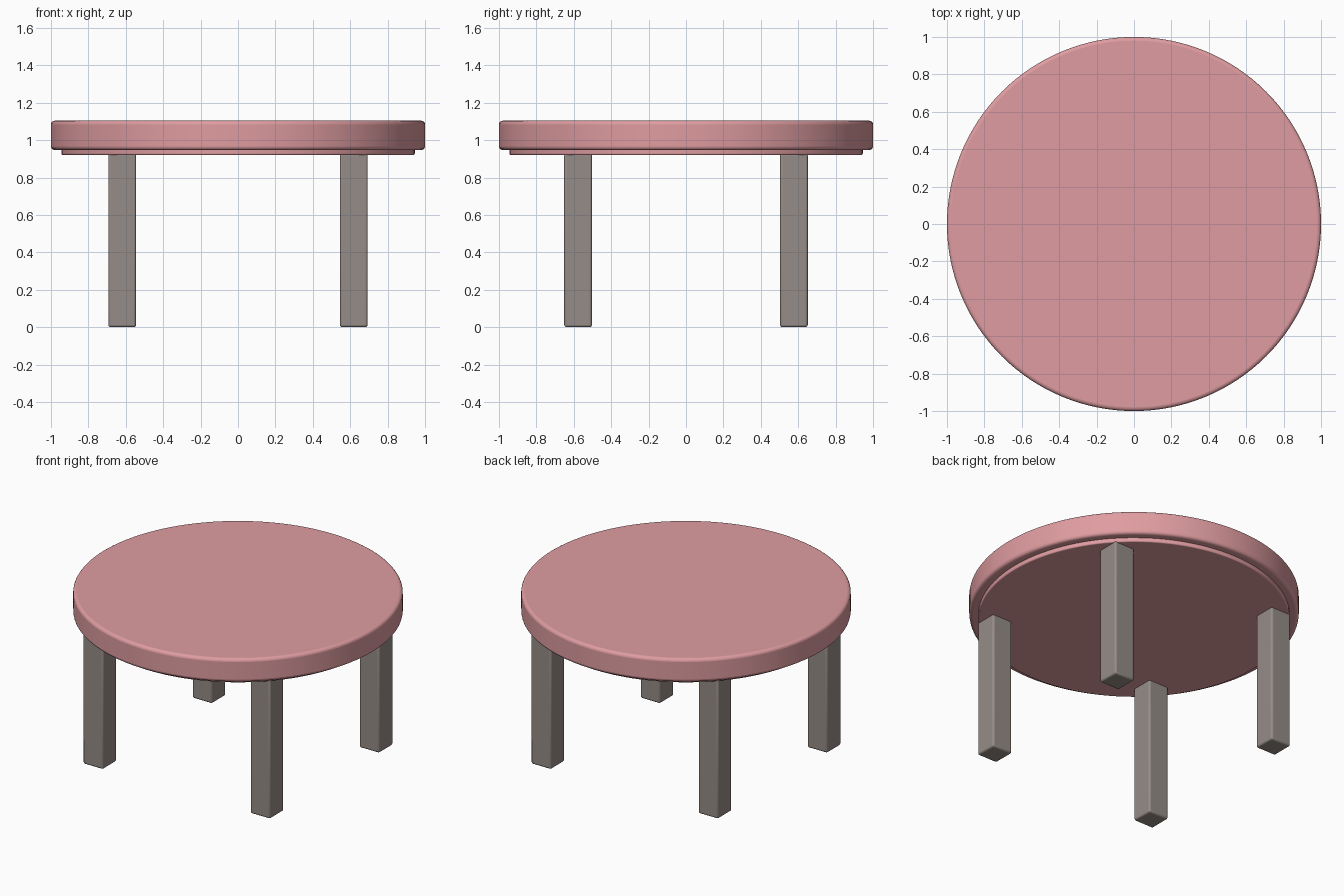
import bpy

if "Cube" in bpy.data.objects:
    bpy.data.objects.remove(bpy.data.objects["Cube"])


def material(name, rgb):
    m = bpy.data.materials.new(name)
    m.diffuse_color = (*rgb, 1.0)
    m.use_nodes = True
    m.node_tree.nodes["Principled BSDF"].inputs["Base Color"].default_value = m.diffuse_color
    return m


pink = material("rose pink", (0.74, 0.335, 0.355))
taupe = material("taupe grey", (0.305, 0.265, 0.245))


def finish(obj, name, mat, bevel, segments):
    """Name, colour, round the edges and smooth shade."""
    obj.name = name
    obj.data.materials.append(mat)
    mod = obj.modifiers.new("rounded edges", 'BEVEL')
    mod.width = bevel
    mod.segments = segments
    mod.limit_method = 'ANGLE'
    mod.angle_limit = 0.7
    bpy.ops.object.shade_smooth_by_angle(angle=0.7)


def disc(name, radius, z0, z1, bevel):
    bpy.ops.mesh.primitive_cylinder_add(
        vertices=128, radius=radius, depth=z1 - z0, location=(0, 0, (z0 + z1) / 2))
    finish(bpy.context.object, name, pink, bevel, 4)


# Round top with a thinner stepped disc below it
disc("table_top", 1.0, 0.947, 1.104, 0.02)
disc("under_top", 0.945, 0.92, 0.955, 0.008)

# Four square legs
LEG_W, LEG_H = 0.148, 0.93
for sx, side in ((-1, "left"), (1, "right")):
    for sy, end in ((-1, "front"), (1, "back")):
        bpy.ops.mesh.primitive_cube_add(size=1, location=(sx * 0.619, sy * 0.577, LEG_H / 2))
        leg = bpy.context.object
        leg.scale = (LEG_W, LEG_W, LEG_H)
        bpy.ops.object.transform_apply(location=False, rotation=False, scale=True)
        finish(leg, f"{end}_{side}_leg", taupe, 0.012, 3)
